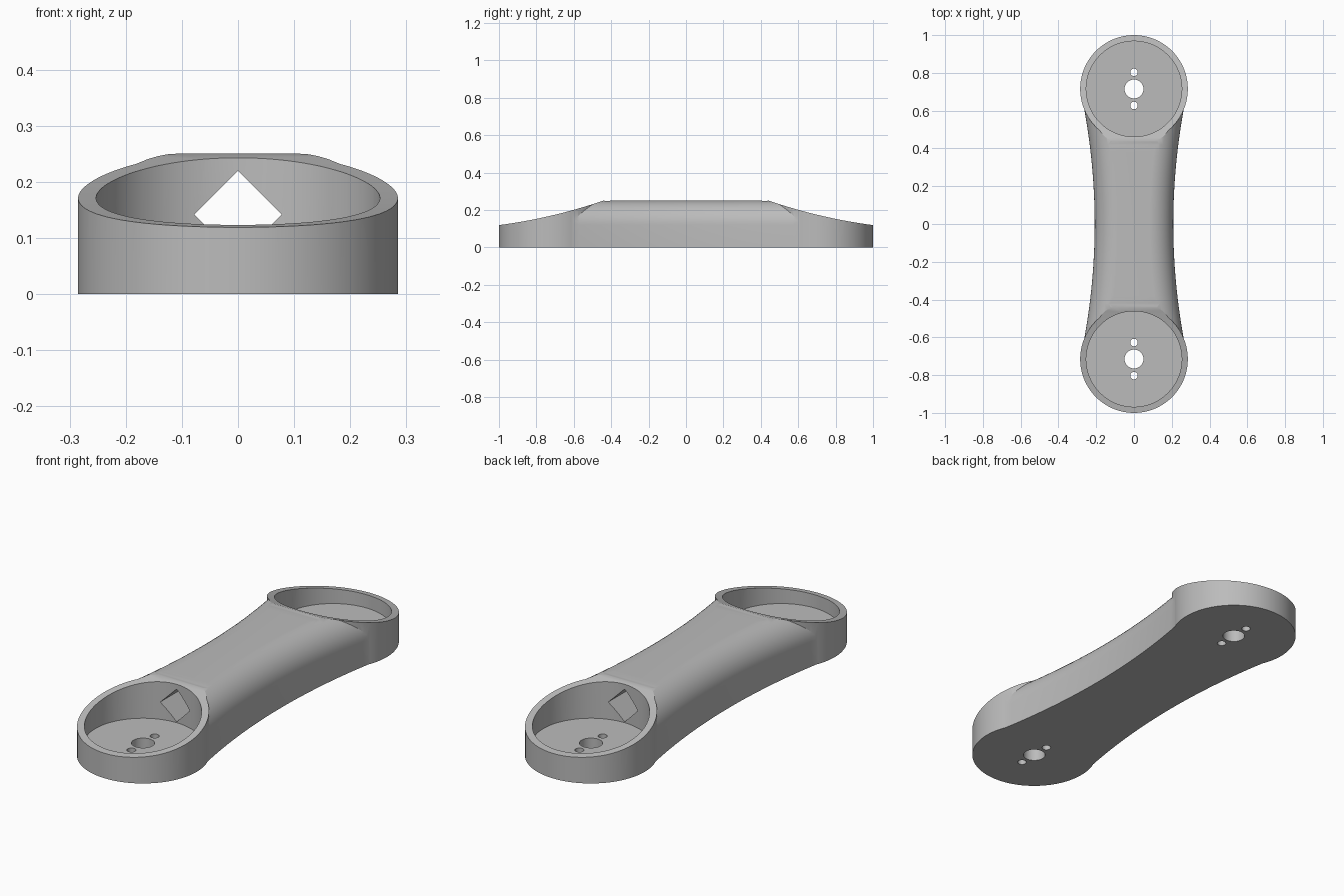
import bpy
import bmesh
from math import sin, cos, pi, radians

if "Cube" in bpy.data.objects:
    bpy.data.objects.remove(bpy.data.objects["Cube"], do_unlink=True)

CUP_Y = 0.715      # distance of each cup from the middle
CUP_R = 0.285
POCKET_R = 0.253
FLOOR = 0.06
TOP = 0.25
FILLET = 0.13

grey = bpy.data.materials.new("plain grey")
grey.use_nodes = True
grey.diffuse_color = (0.5, 0.5, 0.5, 1)
for node in grey.node_tree.nodes:
    if node.type == 'BSDF_PRINCIPLED':
        node.inputs["Base Color"].default_value = (0.5, 0.5, 0.5, 1)


def loft(name, rings):
    """Closed solid through a list of rings with equal point counts."""
    bm = bmesh.new()
    loops = [[bm.verts.new(p) for p in ring] for ring in rings]
    n = len(loops[0])
    for a, b in zip(loops, loops[1:]):
        for i in range(n):
            j = (i + 1) % n
            bm.faces.new((a[i], a[j], b[j], b[i]))
    bm.faces.new(loops[0])
    bm.faces.new(loops[-1])
    bmesh.ops.recalc_face_normals(bm, faces=bm.faces)
    mesh = bpy.data.meshes.new(name)
    bm.to_mesh(mesh)
    bm.free()
    mesh.materials.append(grey)
    obj = bpy.data.objects.new(name, mesh)
    bpy.context.collection.objects.link(obj)
    return obj


def cylinder(name, y, r, z0, z1, n=96):
    ring = [(r * cos(2 * pi * (i + 0.5) / n), y + r * sin(2 * pi * (i + 0.5) / n))
            for i in range(n)]
    return loft(name, [[(px, py, z) for px, py in ring] for z in (z0, z1)])


def combine(target, tool, operation):
    mod = target.modifiers.new(operation.lower(), 'BOOLEAN')
    mod.operation = operation
    mod.solver = 'EXACT'
    mod.object = tool
    bpy.context.view_layer.objects.active = target
    bpy.ops.object.modifier_apply(modifier=mod.name)
    bpy.data.objects.remove(tool, do_unlink=True)


# Waisted arm with rounded upper edges
def arm_section(y):
    w = 0.208 + 0.15 * y * y
    half = [(w - FILLET + FILLET * cos(a), TOP + 0.0005 - FILLET + FILLET * sin(a))
            for a in [pi / 2 * i / 12 for i in range(13)]]
    half = [(w, -0.05)] + half
    return [(x, y, z) for x, z in half] + [(-x, y, z) for x, z in reversed(half)]


body = loft("link_arm", [arm_section(-0.61 + 1.22 * i / 32) for i in range(33)])

# Round cup at each end
for side in (-1, 1):
    combine(body, cylinder("cup", side * CUP_Y, CUP_R, -0.05, 0.4), 'UNION')


# Trim everything to the side profile: flat middle, concave slopes to the ends
def top_height(y):
    t = (1.02 - y) / 0.57
    return 0.1175 + 0.0695 * t + 0.061 * t * t


slope = [(1.02 - 0.58 * i / 20) for i in range(21)]
profile = [(y, top_height(y) - 0.001) for y in slope]
profile += [(0.425, 0.2475), (0.41, 0.2492), (0.39, TOP)]
profile = [(1.02, 0)] + profile
profile += [(-y, z) for y, z in reversed(profile)]
trim = loft("side_profile", [[(x, y, z) for y, z in profile] for x in (-0.5, 0.5)])
combine(body, trim, 'INTERSECT')

# Pocket, centre bore and two small pin holes in each cup
for side in (-1, 1):
    y = side * CUP_Y
    combine(body, cylinder("pocket", y, POCKET_R, FLOOR, 0.5), 'DIFFERENCE')
    combine(body, cylinder("bore", y, 0.05, -0.1, 0.12, 48), 'DIFFERENCE')
    for pin in (-1, 1):
        hole = cylinder("pin_hole", y + pin * 0.0875, 0.02, -0.1, 0.12, 24)
        combine(body, hole, 'DIFFERENCE')

# Diamond tunnel through the arm, joining the pockets
diamond = [(0, 0.22), (0.078, 0.142), (0, 0.064), (-0.078, 0.142)]
tunnel = loft("tunnel", [[(x, y, z) for x, z in diamond] for y in (-0.6, 0.6)])
combine(body, tunnel, 'DIFFERENCE')

# One colour, smooth curves with crisp edges
body.data.materials.clear()
body.data.materials.append(grey)
for face in body.data.polygons:
    face.material_index = 0
bpy.ops.object.select_all(action='DESELECT')
body.select_set(True)
bpy.context.view_layer.objects.active = body
bpy.ops.object.shade_smooth_by_angle(angle=radians(25))
